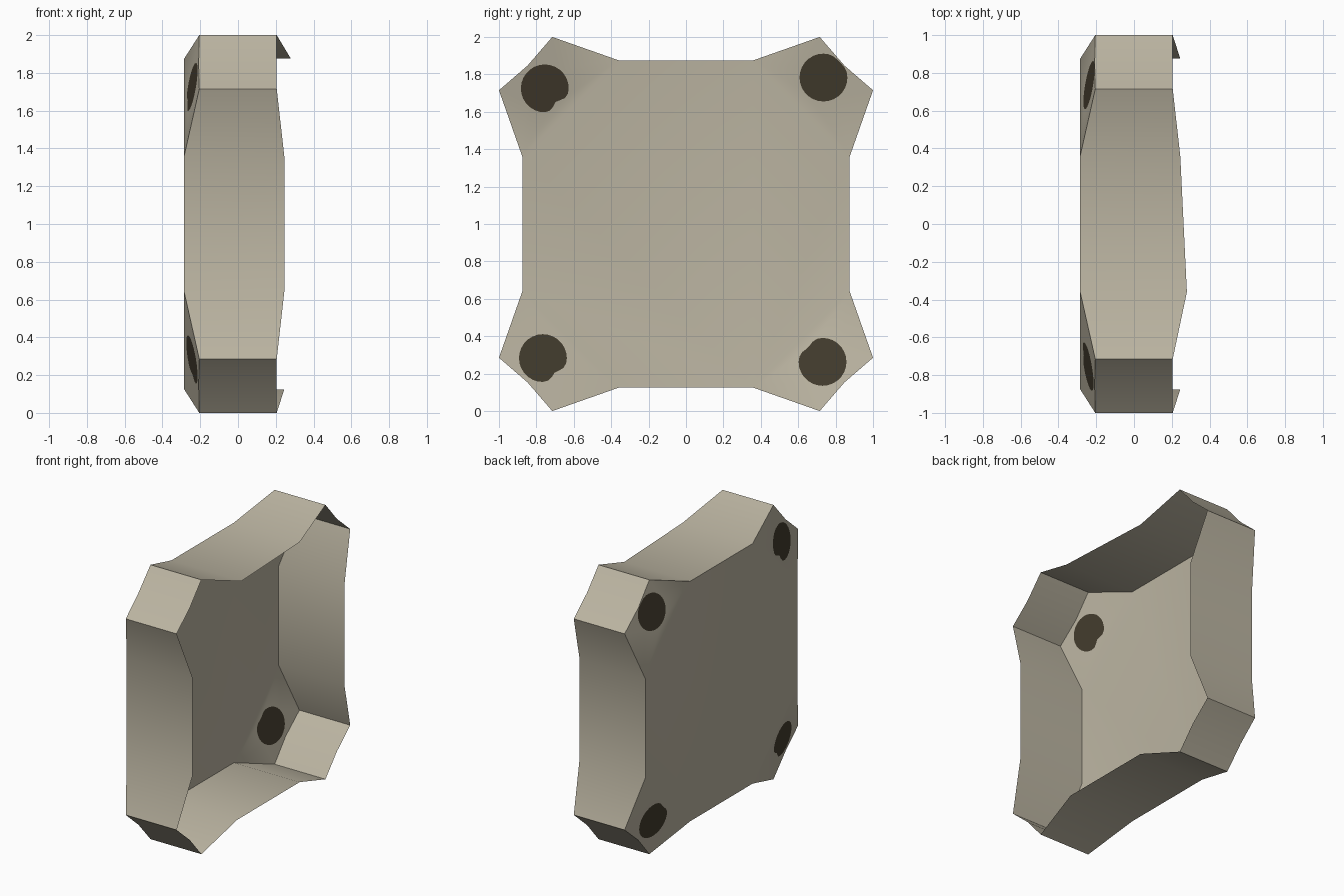
import bpy, math
from mathutils import Vector
from mathutils.geometry import delaunay_2d_cdt

if "Cube" in bpy.data.objects:
    bpy.data.objects.remove(bpy.data.objects["Cube"])


def material(name, rgb):
    m = bpy.data.materials.new(name)
    m.diffuse_color = (*rgb, 1)
    m.use_nodes = True
    m.node_tree.nodes["Principled BSDF"].inputs["Base Color"].default_value = m.diffuse_color
    return m


SHELL = material("warm beige", (0.50, 0.46, 0.36))
SPOT = material("dark brown", (0.055, 0.044, 0.026))

# Outline in (y, z about the centre): one corner turned four times
corner = [(0.875, 0.36), (1, 0.715), (0.847, 0.847), (0.715, 1), (0.36, 0.875)]
outline = []
for k in range(4):
    c, s = round(math.cos(k * math.pi / 2)), round(math.sin(k * math.pi / 2))
    outline += [(c * y - s * z, s * y + c * z) for y, z in corner]
N = len(outline)


def back_x(y, z):
    # flat in the middle, corners bent forward beyond a diagonal crease
    return -0.285 + 0.08 * max(0, (abs(y) + abs(z) - 1.235) / 0.48)


def front_x(i):
    y, z = outline[i]
    if i % 5 in (1, 2, 3):
        return 0.205
    return 0.28 if (y < 0 and z > 0.8) and i % 5 == 0 else 0.245


def make(name, verts, faces, mats, indices=None):
    me = bpy.data.meshes.new(name)
    me.from_pydata(verts, [], faces)
    ob = bpy.data.objects.new(name, me)
    bpy.context.collection.objects.link(ob)
    for m in mats:
        me.materials.append(m)
    if indices:
        for p, i in zip(me.polygons, indices):
            p.material_index = i
    bpy.ops.object.select_all(action='DESELECT')
    ob.select_set(True)
    bpy.context.view_layer.objects.active = ob
    bpy.ops.object.shade_smooth_by_angle(angle=math.radians(30))
    return ob


# Rim wall: open strip around the outline
verts = [(back_x(y, z), y, z + 1) for y, z in outline]
verts += [(front_x(i), y, z + 1) for i, (y, z) in enumerate(outline)]
make("rim_wall", verts,
     [(i, i + N, (i + 1) % N + N, (i + 1) % N)[::-1] for i in range(N)], [SHELL])

# Back panel: outline with diagonal creases and four cut spots
# each spot: centre y, centre z, bite direction (degrees), bite depth
spots = [(-0.755, 0.725, -50, 0.28), (0.735, 0.783, 45, 0.06),
         (-0.765, -0.717, -50, 0.22), (0.73, -0.737, 135, 0.15)]


def spot_ring(y, z, direction, depth, r=0.128, n=28):
    ring = []
    for k in range(n):
        a = 2 * math.pi * k / n
        d = math.remainder(a - math.radians(direction), 2 * math.pi)
        q = r * (1 - depth * math.exp(-(d / 0.35) ** 2))
        ring.append((y + q * math.cos(a), z + q * math.sin(a)))
    return ring


pts = [Vector(p) for p in outline]
edges = [(i, (i + 1) % N) for i in range(N)]
edges += [(5 * k, 5 * k + 4) for k in range(4)]
loops = [list(range(N))]
for s in spots:
    base = len(pts)
    ring = spot_ring(*s)
    pts += [Vector(p) for p in ring]
    loops.append(list(range(base, base + len(ring))))
co, _, tris, _, _, origin = delaunay_2d_cdt(pts, edges, loops, 1, 1e-5)
verts = [(back_x(p.x, p.y), p.x, p.y + 1) for p in co]
is_spot = [1 if any(f > 0 for f in o) else 0 for o in origin]
make("back_panel", verts, [tuple(t)[::-1] for t in tris], [SHELL, SPOT], is_spot)
